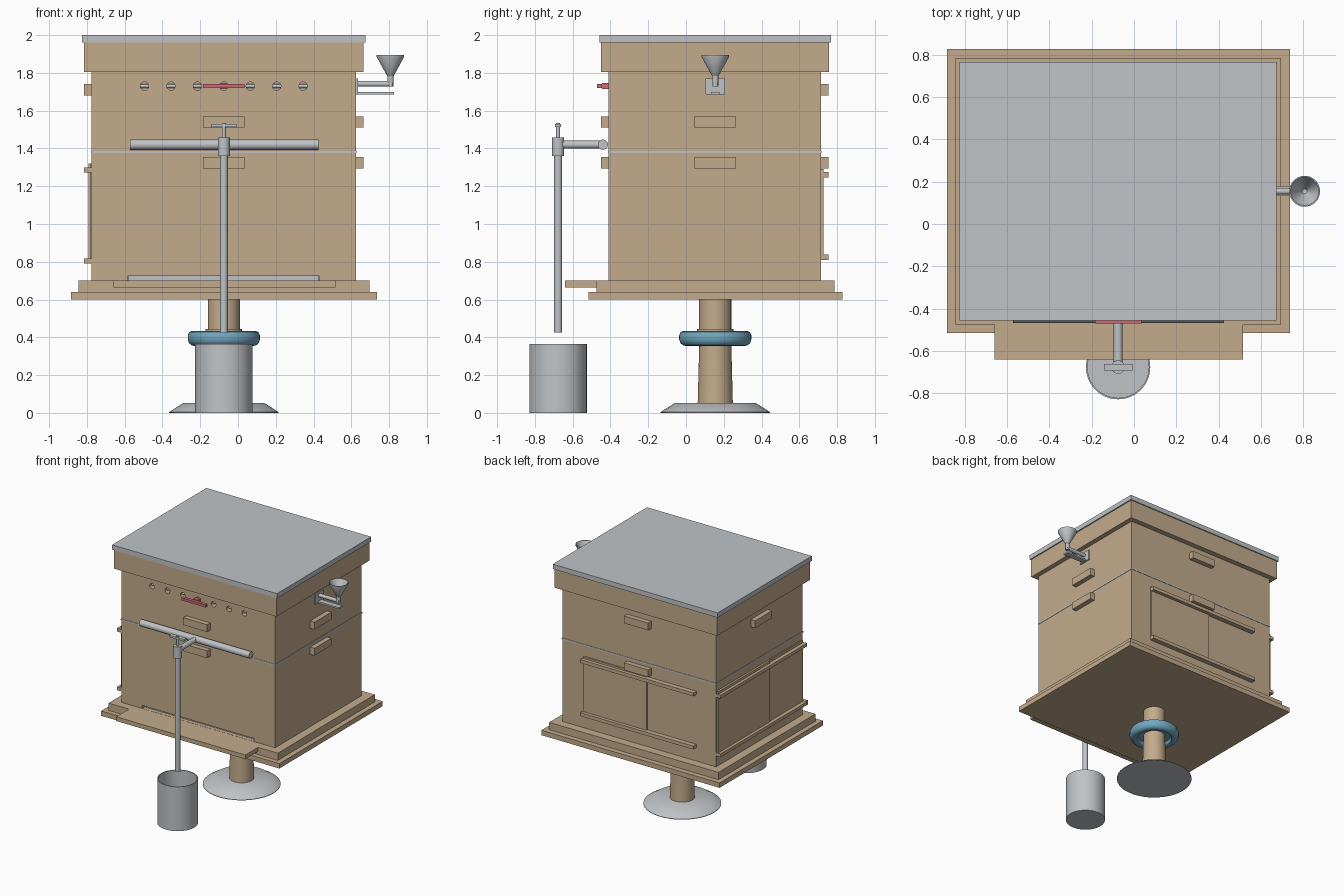
import bpy, bmesh, math
from mathutils import Matrix, Vector

old = bpy.data.objects.get("Cube")
if old:
    bpy.data.objects.remove(old, do_unlink=True)


def material(name, rgb):
    m = bpy.data.materials.new(name)
    m.use_nodes = True
    m.diffuse_color = (*rgb, 1)
    m.node_tree.nodes["Principled BSDF"].inputs["Base Color"].default_value = (*rgb, 1)
    return m


WOOD = material("wood", (0.55, 0.41, 0.265))
METAL = material("metal", (0.53, 0.55, 0.57))
BLUE = material("blue", (0.17, 0.39, 0.53))
RED = material("red", (0.58, 0.15, 0.18))


def finish(name, bm, mat, smooth=False):
    bmesh.ops.recalc_face_normals(bm, faces=bm.faces)
    me = bpy.data.meshes.new(name)
    bm.to_mesh(me)
    bm.free()
    if smooth:
        me.shade_smooth()
        me.set_sharp_from_angle(angle=math.radians(35))
    me.materials.append(mat)
    ob = bpy.data.objects.new(name, me)
    bpy.context.collection.objects.link(ob)
    return ob


def box(name, x, y, z, mat=WOOD):
    """Box from (low, high) ranges on each axis."""
    bm = bmesh.new()
    size = [r[1] - r[0] for r in (x, y, z)]
    mid = [(r[0] + r[1]) / 2 for r in (x, y, z)]
    bmesh.ops.create_cube(bm, size=1, matrix=Matrix.Translation(mid) @ Matrix.Diagonal((*size, 1)))
    return finish(name, bm, mat)


def rod(name, a, b, r, mat=METAL, sides=24):
    a, b = Vector(a), Vector(b)
    d = b - a
    bm = bmesh.new()
    bmesh.ops.create_cone(bm, cap_ends=True, segments=sides, radius1=r, radius2=r, depth=d.length,
                          matrix=Matrix.Translation((a + b) / 2) @ d.to_track_quat('Z', 'Y').to_matrix().to_4x4())
    return finish(name, bm, mat, True)


def lathe(name, centre, profile, mat, sides=48):
    """Revolve an (r, z) profile around a vertical axis."""
    bm = bmesh.new()
    vs = [bm.verts.new((r, 0, z)) for r, z in profile]
    es = [bm.edges.new(p) for p in zip(vs, vs[1:])]
    bmesh.ops.spin(bm, geom=vs + es, axis=(0, 0, 1), cent=(0, 0, 0), angle=math.tau, steps=sides)
    bmesh.ops.remove_doubles(bm, verts=bm.verts, dist=0.0005)
    bmesh.ops.translate(bm, verts=bm.verts, vec=(*centre, 0))
    return finish(name, bm, mat, True)


def cut(ob, cutters):
    bpy.context.view_layer.objects.active = ob
    for c in cutters:
        mod = ob.modifiers.new("opening", 'BOOLEAN')
        mod.operation, mod.solver, mod.object = 'DIFFERENCE', 'EXACT', c
        bpy.ops.object.modifier_apply(modifier=mod.name)
        bpy.data.objects.remove(c, do_unlink=True)


CX, CY = -0.075, 0.155          # middle of the hive
X0, X1, Y0, Y1 = -0.775, 0.625, -0.41, 0.715   # box walls

# Hive boxes, floor and roof
brood = box("brood_box", (X0, X1), (Y0, Y1), (0.70, 1.38))
upper = box("upper_box", (X0, X1), (Y0, Y1), (1.38, 1.82))
box("excluder_plate", (X0 - .003, X1 + .003), (Y0 - .003, Y1 + .003), (1.376, 1.387), METAL)
box("floor_lower", (-0.885, 0.737), (-0.515, 0.828), (0.60, 0.64))
box("floor_upper", (-0.845, 0.695), (-0.475, 0.785), (0.64, 0.70))
box("landing_board", (-0.66, 0.515), (-0.64, -0.47), (0.665, 0.70))
box("roof_rim", (-0.815, 0.665), (-0.45, 0.758), (1.805, 1.96))
box("roof_sheet", (-0.825, 0.675), (-0.457, 0.767), (1.96, 2.0), METAL)

# Entrance slot with metal strip
cut(brood, [box("slot", (-0.585, 0.432), (-0.5, -0.37), (0.701, 0.725))])
box("entrance_strip", (-0.583, 0.43), (-0.38, -0.372), (0.702, 0.724), METAL)

# Vent holes with a rod behind them
vents = [CX + 0.14 * i for i in range(-3, 4)]
cut(upper, [rod("hole", (x, -0.5, 1.73), (x, -0.36, 1.73), 0.022) for x in vents])
rod("vent_rod", (-0.54, -0.378, 1.73), (0.39, -0.378, 1.73), 0.01)

# Vent slider
box("slider_bar", (-0.185, 0.035), (-0.47, -0.445), (1.719, 1.741), RED)
box("slider_mount", (CX - .02, CX + .02), (-0.446, Y0), (1.714, 1.746), RED)

# Grip blocks
for z in (1.51, 1.295):
    box("front_grip", (CX - .11, CX + .11), (Y0 - .04, Y0), (z, z + .06))
    box("side_grip", (X1, X1 + .04), (CY - .11, CY + .11), (z, z + .06))
for z in (1.68, 1.295):
    box("back_grip", (CX - .11, CX + .11), (Y1, Y1 + .04), (z, z + .06))
box("far_side_grip", (X0 - .04, X0), (CY - .11, CY + .11), (1.68, 1.74))

# Sliding panels on rails
for z in (0.79, 1.272):
    box("side_rail", (X0 - .04, X0), (Y0, Y1), (z, z + .027))
for z in (0.81, 1.247):
    box("back_rail", (-0.595, 0.435), (Y1, Y1 + .04), (z, z + .028))
box("side_panel_outer", (X0 - .016, X0), (0.04, Y1 - .01), (0.80, 1.32))
box("side_panel_inner", (X0 - .009, X0), (Y0 + .01, 0.04), (0.80, 1.32))
box("back_panel", (-0.15, 0.43), (Y1, Y1 + .012), (0.82, 1.29))

# Stand
lathe("foot", (CX, CY), [(0, 0), (0.29, 0), (0.29, 0.004), (0.215, 0.052), (0, 0.052)], METAL)
lathe("post", (CX, CY), [(0.093, 0.05), (0.085, 0.36), (0.085, 0.6)], WOOD)
lathe("post_collar", (CX, CY), [(0.08, 0.40), (0.097, 0.40), (0.097, 0.445), (0.08, 0.445)], WOOD)
lathe("ring", (CX, CY), [(0.08, 0.385), (0.125, 0.385), (0.135, 0.36), (0.15, 0.354), (0.17, 0.357),
                         (0.185, 0.37), (0.191, 0.39), (0.191, 0.41), (0.184, 0.427),
                         (0.17, 0.434), (0.08, 0.434)], BLUE)

# Bucket and water pipe
PY = -0.677
lathe("bucket", (CX, PY), [(0, 0), (0.152, 0), (0.152, 0.365), (0.145, 0.365), (0.145, 0.01), (0, 0.01)], METAL)
rod("down_pipe", (CX, PY, 0.425), (CX, PY, 1.44), 0.021)
rod("pipe_joint", (CX, PY, 1.36), (CX, PY, 1.457), 0.032)
rod("pipe_arm", (CX, PY, 1.42), (CX, -0.44, 1.42), 0.021)
rod("cross_pipe", (-0.573, -0.44, 1.42), (0.425, -0.44, 1.42), 0.027)
rod("tap_stem", (CX, PY, 1.45), (CX, PY, 1.535), 0.011)
box("tap_handle", (CX - .068, CX + .068), (PY - .016, PY + .016), (1.514, 1.53), METAL)

# Feeder funnel on its bracket
FX = 0.807
box("feeder_plate", (X1, X1 + .01), (CY - .052, CY + .052), (1.685, 1.77), METAL)
box("feeder_shelf", (X1, 0.825), (CY - .022, CY + .022), (1.686, 1.699), METAL)
rod("feeder_tube", (X1, CY, 1.742), (FX + .01, CY, 1.742), 0.015)
rod("funnel_neck", (FX, CY, 1.728), (FX, CY, 1.79), 0.016)
lathe("funnel", (FX, CY), [(0.014, 1.78), (0.018, 1.785), (0.073, 1.885), (0.073, 1.895),
                           (0.067, 1.895), (0.012, 1.795), (0, 1.79)], METAL)
